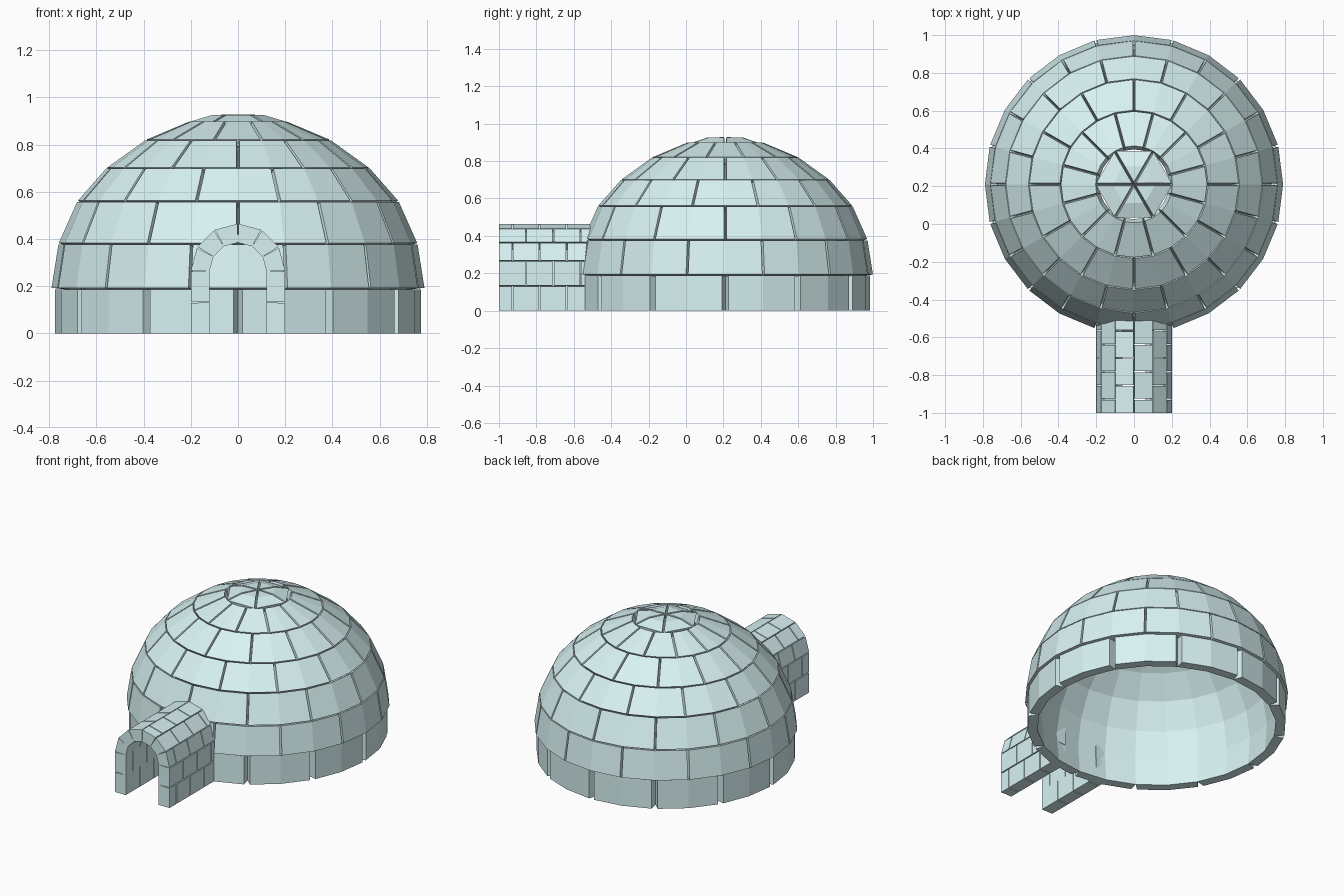
import bpy, bmesh
from math import sin, cos, asin, pi, radians

if "Cube" in bpy.data.objects:
    bpy.data.objects.remove(bpy.data.objects["Cube"])

ice = bpy.data.materials.new("ice")
ice.diffuse_color = (0.69, 0.89, 0.90, 1)
ice.use_nodes = True
ice.node_tree.nodes["Principled BSDF"].inputs["Base Color"].default_value = ice.diffuse_color
CY, CZ = 0.21, 0.14          # dome centre (y, z)
INNER = 0.924                # inner / outer shell ratio


def loft(bm, loops):
    """Closed solid through a list of equal-length section loops."""
    rows = [[bm.verts.new(p) for p in loop] for loop in loops]
    n = len(rows[0])
    for a, b in zip(rows, rows[1:]):
        for i in range(n):
            k = (i + 1) % n
            bm.faces.new((a[i], a[k], b[k], b[i]))
    bm.faces.new(rows[0][::-1])
    bm.faces.new(rows[-1])


def finish(bm, name):
    bmesh.ops.recalc_face_normals(bm, faces=bm.faces)
    me = bpy.data.meshes.new(name)
    bm.to_mesh(me)
    bm.free()
    me.materials.append(ice)
    ob = bpy.data.objects.new(name, me)
    bpy.context.collection.objects.link(ob)


def inset(p):
    return (p[0] * INNER, CZ + (p[1] - CZ) * INNER)


def dome_row(name, outer, inner, count, start, steps, gap):
    """Ring of blocks; joints are V grooves that close at the inner face."""
    bm = bmesh.new()
    width = 2 * pi / count
    for b in range(count):
        a0 = start + b * width
        loops = []
        for j in range(steps + 1):
            a = a0 + width * j / steps
            side = 1 if j == 0 else -1 if j == steps else 0
            loop = []
            for r, z in outer:
                t = a + side * asin(min(1, gap / 2 / r))
                loop.append((r * cos(t), CY + r * sin(t), z))
            for r, z in reversed(inner):
                loop.append((r * cos(a), CY + r * sin(a), z))
            loops.append(loop)
        loft(bm, loops)
    finish(bm, name)


# Upright base course
dome_row("base_course", [(0.775, 0), (0.775, 0.187)],
         [(0.715, 0), inset((0.79, 0.19))], 12, 0, 2, 0.036)

# Leaning dome courses, joints staggered by half a block
prof = [(0.79, 0.19), (0.76, 0.38), (0.68, 0.56), (0.557, 0.70),
        (0.39, 0.82), (0.20, 0.90)]
for i, (p, q) in enumerate(zip(prof, prof[1:])):
    f = 0.018
    lo = (p[0] + (q[0] - p[0]) * f, p[1] + (q[1] - p[1]) * f)
    hi = (q[0] + (p[0] - q[0]) * f, q[1] + (p[1] - q[1]) * f)
    dome_row(f"dome_course_{i + 1}", [lo, hi], [inset(p), inset(q)],
             12, radians(15) * ((i + 1) % 2), 2, 0.012)

# Six-piece crown
dome_row("crown", [(0.20, 0.898), (0.11, 0.925), (0.0121, 0.928)],
         [(0.19, 0.845), (0.10, 0.868), (0.001, 0.87)], 6, 0, 1, 0.012)

# Entrance tunnel: cross-section stations (outer, inner) from right foot over to left foot
RO, RI, ZS, END = 0.20, 0.12, 0.265, -0.49
stations = [((RO, 0), (RI, 0)), ((RO, 0.132), (RI, 0.132))]
for k in range(7):
    a = k * pi / 6
    stations.append(((RO * cos(a), ZS + RO * sin(a)), (RI * cos(a), ZS + RI * sin(a))))
stations += [((-RO, 0.132), (-RI, 0.132)), ((-RO, 0), (-RI, 0))]


def mix(p, q, t):
    return (p[0] + (q[0] - p[0]) * t, p[1] + (q[1] - p[1]) * t)


bm = bmesh.new()
L, g = 0.145, 0.003
for i, (s, e) in enumerate(zip(stations, stations[1:])):
    t0 = 0 if i == 0 else 0.025
    t1 = 1 if i == len(stations) - 2 else 0.975
    quad = [mix(s[0], e[0], t0), mix(s[0], e[0], t1), e[1], s[1]]
    y = -1.0
    cut = y + (L / 2 if i % 2 == 0 else L)
    while y < END - 0.01:
        y1 = min(cut, END)
        ya = y if y == -1.0 else y + g
        loft(bm, [[(x, yy, z) for x, z in quad] for yy in (ya, y1 - g)])
        y, cut = y1, y1 + L
finish(bm, "entrance_tunnel")
